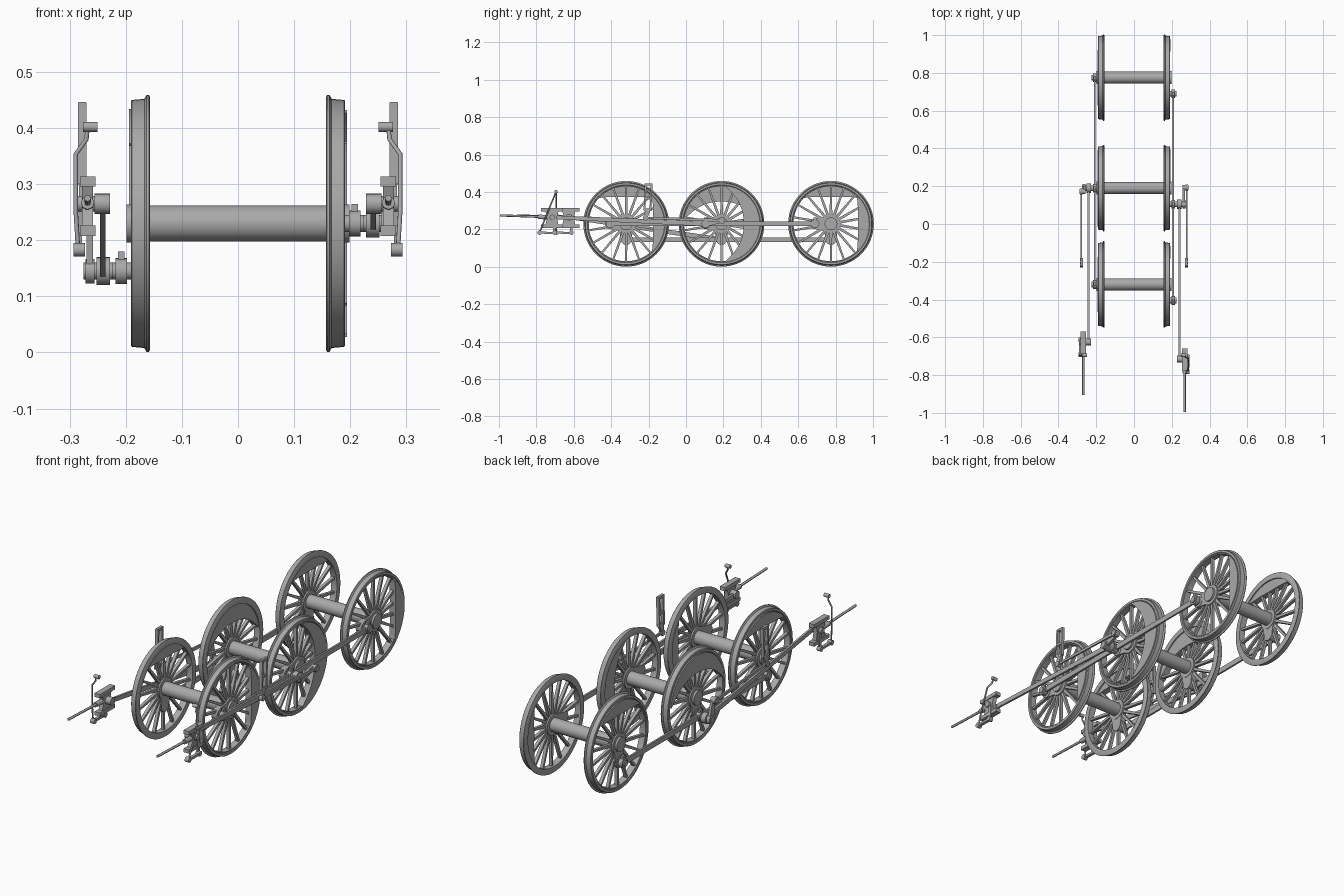
import bpy, bmesh, math
from mathutils import Vector

cube = bpy.data.objects.get("Cube")
if cube:
    bpy.data.objects.remove(cube)

steel = bpy.data.materials.new("steel_grey")
steel.use_nodes = True
GREY = (0.4, 0.4, 0.4, 1)
steel.diffuse_color = GREY
steel.node_tree.nodes["Principled BSDF"].inputs["Base Color"].default_value = GREY

WHEEL_Z, CRANK = 0.23, 0.085
AXLES = {"front": -0.32, "middle": 0.19, "rear": 0.775}


def finish(name, bm, smooth=True):
    bmesh.ops.recalc_face_normals(bm, faces=bm.faces)
    mesh = bpy.data.meshes.new(name)
    bm.to_mesh(mesh)
    bm.free()
    mesh.materials.append(steel)
    obj = bpy.data.objects.new(name, mesh)
    bpy.context.collection.objects.link(obj)
    if smooth:
        bpy.ops.object.select_all(action='DESELECT')
        obj.select_set(True)
        bpy.context.view_layer.objects.active = obj
        bpy.ops.object.shade_smooth_by_angle(angle=math.radians(35))
    return obj


def prism(bm, outline, x0, x1):
    """Extrude a closed (y, z) outline from x0 to x1."""
    a = [bm.verts.new((x0, y, z)) for y, z in outline]
    b = [bm.verts.new((x1, y, z)) for y, z in outline]
    bm.faces.new(a)
    bm.faces.new(b[::-1])
    for i in range(len(a)):
        j = (i + 1) % len(a)
        bm.faces.new((a[i], a[j], b[j], b[i]))


def disc(bm, y, z, r, x0, x1, sides=24):
    turn = [i * math.tau / sides for i in range(sides)]
    prism(bm, [(y + r * math.cos(t), z + r * math.sin(t)) for t in turn], x0, x1)


def bar(bm, p, q, wp, wq, x0, x1):
    """Tapered flat bar between two (y, z) points."""
    p, q = Vector(p), Vector(q)
    d = (q - p).normalized()
    n = Vector((-d.y, d.x)) / 2
    prism(bm, [p + n * wp, q + n * wq, q - n * wq, p - n * wp], x0, x1)


def box(bm, y0, y1, z0, z1, x0, x1):
    prism(bm, [(y0, z0), (y1, z0), (y1, z1), (y0, z1)], x0, x1)


def lathe(bm, y, profile, sides=64):
    """Spin a closed (x, radius) profile around an axle."""
    rings = []
    for i in range(sides):
        t = i * math.tau / sides
        rings.append([bm.verts.new((x, y + r * math.cos(t), WHEEL_Z + r * math.sin(t)))
                      for x, r in profile])
    n = len(profile)
    for i in range(sides):
        a, b = rings[i], rings[(i + 1) % sides]
        for k in range(n):
            bm.faces.new((a[k], a[(k + 1) % n], b[(k + 1) % n], b[k]))


def tube(name, points, r):
    curve = bpy.data.curves.new(name, 'CURVE')
    curve.dimensions = '3D'
    curve.bevel_depth = r
    curve.bevel_resolution = 2
    curve.use_fill_caps = True
    spline = curve.splines.new('POLY')
    spline.points.add(len(points) - 1)
    for pt, co in zip(spline.points, points):
        pt.co = (*co, 1)
    curve.materials.append(steel)
    obj = bpy.data.objects.new(name, curve)
    bpy.context.collection.objects.link(obj)


def wheel(name, s, y, crank_angle, half, depth):
    rim = bmesh.new()
    lathe(rim, y, [(s * x, r) for x, r in (
        (0.157, 0.2), (0.157, 0.226), (0.159, 0.229), (0.163, 0.229), (0.167, 0.222),
        (0.189, 0.22), (0.191, 0.218), (0.191, 0.208), (0.188, 0.205), (0.188, 0.2))])
    finish(name + "_rim", rim)

    # Tapered spokes
    spokes = bmesh.new()
    for i in range(18):
        t = (i + 0.5) * math.tau / 18
        d = Vector((math.cos(t), math.sin(t)))
        c = Vector((y, WHEEL_Z))
        bar(spokes, c + d * 0.035, c + d * 0.203, 0.015, 0.01, s * 0.167, s * 0.182)
    finish(name + "_spokes", spokes, False)

    # Hub with raised ring and crank boss
    hub = bmesh.new()
    disc(hub, y, WHEEL_Z, 0.05, s * 0.16, s * 0.189, 32)
    disc(hub, y, WHEEL_Z, 0.034, s * 0.16, s * 0.199, 32)
    py, pz = y + CRANK * math.cos(crank_angle), WHEEL_Z + CRANK * math.sin(crank_angle)
    bar(hub, (y, WHEEL_Z), (py, pz), 0.085, 0.056, s * 0.162, s * 0.189)
    disc(hub, py, pz, 0.028, s * 0.162, s * 0.191)
    finish(name + "_hub", hub)

    # Crescent balance weight opposite the crank
    weight = bmesh.new()
    arc = [half * (i / 12 - 1) for i in range(25)]
    outer = [(0.204, a) for a in arc]
    inner = [(0.204 - depth * math.cos(a / half * math.pi / 2) ** 0.7 if abs(a) < half * 0.99
              else 0.198, a) for a in reversed(arc)]
    prism(weight, [(y + r * math.cos(crank_angle + math.pi + a),
                    WHEEL_Z + r * math.sin(crank_angle + math.pi + a))
                   for r, a in outer + inner], s * 0.163, s * 0.194)
    finish(name + "_balance_weight", weight, False)


def running_gear(side, s, crank_angle, cross_y, ecc):
    dy, dz = CRANK * math.cos(crank_angle), CRANK * math.sin(crank_angle)
    pins = {k: (y + dy, WHEEL_Z + dz) for k, y in AXLES.items()}
    main = pins["middle"]

    # Coupling rod with round ends and oil cups
    rod = bmesh.new()
    for a, b in (("front", "middle"), ("middle", "rear")):
        bar(rod, pins[a], pins[b], 0.026, 0.026, s * 0.203, s * 0.212)
    for y, z in pins.values():
        disc(rod, y, z, 0.023, s * 0.198, s * 0.218)
        box(rod, y - 0.009, y + 0.009, z + 0.015, z + 0.035, s * 0.202, s * 0.214)
    finish(side + "_coupling_rod", rod)

    pin = bmesh.new()
    for k, (y, z) in pins.items():
        disc(pin, y, z, 0.015, s * 0.18, s * (0.275 if k == "middle" else 0.224))
    finish(side + "_crank_pins", pin)

    # Connecting rod to the crosshead
    cross = (cross_y, 0.265)
    con = bmesh.new()
    bar(con, main, cross, 0.026, 0.02, s * 0.236, s * 0.246)
    disc(con, *main, 0.025, s * 0.228, s * 0.252)
    disc(con, *cross, 0.018, s * 0.228, s * 0.256)
    finish(side + "_connecting_rod", con)

    # Return crank and eccentric rod
    end = (main[0] + ecc[0], main[1] + ecc[1])
    link_pin = (-0.215, 0.262)
    crank = bmesh.new()
    bar(crank, main, end, 0.032, 0.022, s * 0.258, s * 0.27)
    disc(crank, *main, 0.022, s * 0.256, s * 0.272)
    disc(crank, *end, 0.014, s * 0.258, s * 0.288)
    finish(side + "_return_crank", crank)
    rod = bmesh.new()
    bar(rod, end, link_pin, 0.015, 0.012, s * 0.275, s * 0.283)
    disc(rod, *end, 0.017, s * 0.273, s * 0.285)
    disc(rod, *link_pin, 0.014, s * 0.27, s * 0.287)
    finish(side + "_eccentric_rod", rod)

    # Slotted expansion link with tail
    link = bmesh.new()
    for off in (-0.016, 0.016):
        bar(link, (-0.206 + off, 0.3), (-0.2 + off, 0.445), 0.01, 0.01, s * 0.27, s * 0.285)
    for z in (0.305, 0.365, 0.44):
        box(link, -0.222, -0.184, z - 0.006, z + 0.006, s * 0.271, s * 0.284)
    bar(link, link_pin, (-0.204, 0.305), 0.016, 0.03, s * 0.272, s * 0.283)
    finish(side + "_expansion_link", link, False)

    # Crosshead: slippers, body, pin and drop arm
    head = bmesh.new()
    for z0, z1 in ((0.296, 0.314), (0.208, 0.226)):
        box(head, cross_y - 0.06, cross_y + 0.055, z0, z1, s * 0.254, s * 0.282)
    prism(head, [(cross_y + a, z) for a, z in (
        (-0.04, 0.215), (0.035, 0.215), (0.025, 0.265), (0.035, 0.305), (-0.04, 0.305),
        (-0.025, 0.265))], s * 0.258, s * 0.278)
    disc(head, *cross, 0.014, s * 0.23, s * 0.29)
    bar(head, (cross_y + 0.01, 0.255), (cross_y + 0.012, 0.178), 0.02, 0.012, s * 0.278, s * 0.285)
    finish(side + "_crosshead", head)
    tube(side + "_piston_rod", [(s * 0.268, cross_y, 0.265), (s * 0.268, cross_y - 0.28, 0.275)], 0.006)
    tube(side + "_piston_gland", [(s * 0.268, cross_y, 0.265), (s * 0.268, cross_y - 0.075, 0.267)], 0.012)

    # Combination lever and union link
    low, top = (cross_y - 0.068, 0.183), (-0.695, 0.402)
    path = [(s * x, low[0] + (top[0] - low[0]) * f, low[1] + (top[1] - low[1]) * f)
            for x, f in ((0.285, 0), (0.289, 0.3), (0.289, 0.78), (0.27, 0.9), (0.268, 1))]
    tube(side + "_combination_lever", path, 0.004)
    union = bmesh.new()
    bar(union, low, (cross_y + 0.012, 0.181), 0.011, 0.011, s * 0.277, s * 0.291)
    for y in (low[0], cross_y + 0.012):
        disc(union, y, 0.183, 0.012, s * 0.273, s * 0.293, 16)
    disc(union, *top, 0.009, s * 0.25, s * 0.276, 16)
    finish(side + "_union_link", union)


# Wheelsets: the two sides are set a quarter turn apart
SIDES = (("left", 1, math.pi, -0.715, (0.088, 0.018)),
         ("right", -1, -math.pi / 2, -0.625, (-0.018, 0.088)))
for place, y in AXLES.items():
    axle = bmesh.new()
    disc(axle, y, WHEEL_Z, 0.032, -0.198, 0.198, 32)
    finish(place + "_axle", axle)
    half, depth = (1.45, 0.085) if place == "middle" else (0.8, 0.06)
    for side, s, angle, _, _ in SIDES:
        wheel(f"{place}_{side}_wheel", s, y, angle, half, depth)

for side in SIDES:
    running_gear(*side)
